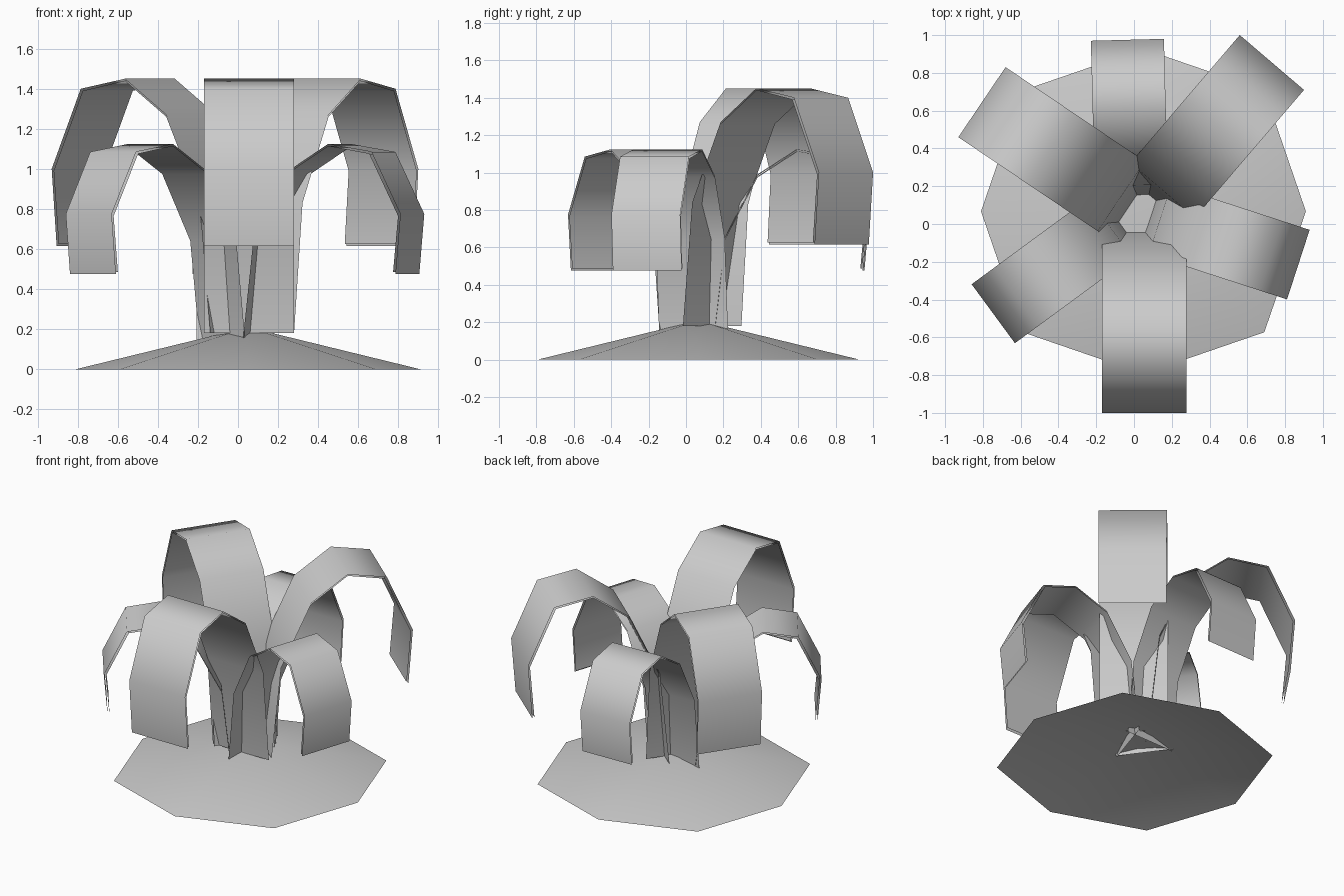
import bpy
import math
from mathutils import Vector

if "Cube" in bpy.data.objects:
    bpy.data.objects.remove(bpy.data.objects["Cube"])


def make_object(name, verts, faces):
    mesh = bpy.data.meshes.new(name)
    mesh.from_pydata(verts, [], faces)
    mesh.update()
    for p in mesh.polygons:
        p.use_smooth = True
    obj = bpy.data.objects.new(name, mesh)
    bpy.context.collection.objects.link(obj)
    return obj


# Leaf profile: (distance back from the widest reach, height), base to tip
PROFILE = [(0.955, 0.18), (0.89, 0.84), (0.69, 1.27), (0.44, 1.45),
           (0.175, 1.40), (0.0, 1.0), (0.03, 0.615)]


def leaf(name, reach, angle, width, s_out, s_up):
    """Arching ribbon made of an upper sheet and a closely set lower sheet."""
    a = math.radians(angle)
    out = Vector((math.cos(a), math.sin(a), 0))
    side = Vector((-out.y, out.x, 0)) * width / 2
    tip = Vector((reach[0], reach[1], 0))
    verts, faces = [], []
    for gap_out, gap_up in ((0, 0), (0.012, 0.01)):
        start = len(verts)
        for i, (back, z) in enumerate(PROFILE):
            inset = gap_out if i > 3 else 0
            drop = gap_up if i < len(PROFILE) - 1 else -gap_up
            if i == 0:
                drop = 0
            c = tip - out * (back * s_out + inset)
            c.z = z * s_up - drop
            verts += [c - side, c + side]
        for i in range(len(PROFILE) - 1):
            k = start + 2 * i
            f = (k, k + 2, k + 3, k + 1)
            faces.append(f if gap_up == 0 else f[::-1])
    return make_object(name, verts, faces)


# Tall outer leaves
for name, reach, angle in (("tall_leaf_front", (0.055, -1.0), -90),
                           ("tall_leaf_back_right", (0.73, 0.855), 49.5),
                           ("tall_leaf_back_left", (-0.805, 0.645), 146)):
    leaf(name, reach, angle, 0.447, 1.0, 1.0)

# Short leaves between them
for name, reach, angle in (("short_leaf_right", (0.87, -0.215), -18),
                           ("short_leaf_left", (-0.745, -0.475), 216.3),
                           ("short_leaf_back", (-0.035, 0.975), 91.5)):
    leaf(name, reach, angle, 0.387, 0.866, 0.775)

# Low eight-sided soil mound, open underneath
cx, cy = 0.05, 0.067
ring = []
for i in range(8):
    a = i * math.pi / 4
    r = 0.86 if i % 2 == 0 else 0.905
    ring.append((cx + r * math.cos(a), cy + r * math.sin(a), 0))
make_object("soil_mound", ring + [(cx, cy, 0.21)],
            [(i, (i + 1) % 8, 8) for i in range(8)])
